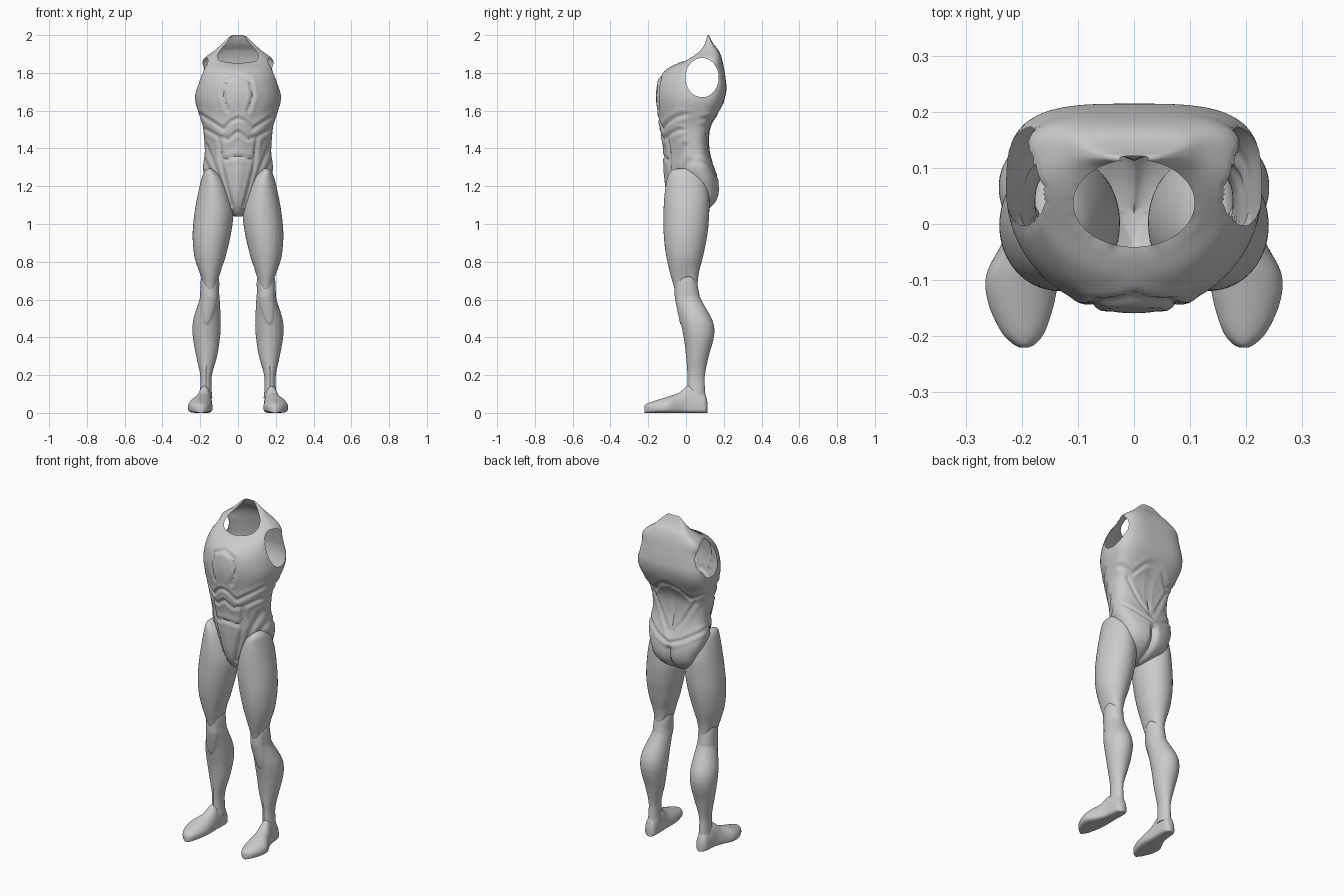
import bpy, bmesh, math
from mathutils import Vector

cube = bpy.data.objects.get("Cube")
if cube:
    bpy.data.objects.remove(cube, do_unlink=True)

# One plain material
suit = bpy.data.materials.new("light grey suit")
suit.use_nodes = True
colour = (0.6, 0.6, 0.6, 1)
suit.diffuse_color = colour
shader = suit.node_tree.nodes["Principled BSDF"]
shader.inputs["Base Color"].default_value = colour
shader.inputs["Roughness"].default_value = 0.6


def resample(rows, steps):
    """Smooth curve through the key rows."""
    result = []
    last = len(rows) - 1
    for i in range(last):
        a, b, c, d = (rows[max(0, min(last, i + k))] for k in (-1, 0, 1, 2))
        for s in range(steps):
            t = s / steps
            result.append([q + t / 2 * (r - p + t * (2 * p - 5 * q + 4 * r - w + t * (3 * (q - r) + w - p)))
                           for p, q, r, w in zip(a, b, c, d)])
    return result + [list(rows[-1])]


def loft(rows, steps, sides, point):
    """Skin closed rings made by point(row, angle)."""
    bm = bmesh.new()
    rings = [[bm.verts.new(point(row, math.tau * i / sides)) for i in range(sides)]
             for row in resample(rows, steps)]
    for low, high in zip(rings, rings[1:]):
        for i in range(sides):
            j = (i + 1) % sides
            bm.faces.new((low[i], low[j], high[j], high[i]))
    bm.faces.new(rings[0])
    bm.faces.new(rings[-1])
    bmesh.ops.recalc_face_normals(bm, faces=bm.faces[:])
    return bm


def finish(name, bm):
    mesh = bpy.data.meshes.new(name)
    bm.to_mesh(mesh)
    bm.free()
    mesh.materials.append(suit)
    obj = bpy.data.objects.new(name, mesh)
    bpy.context.collection.objects.link(obj)
    bpy.ops.object.select_all(action='DESELECT')
    obj.select_set(True)
    bpy.context.view_layer.objects.active = obj
    bpy.ops.object.shade_smooth_by_angle(angle=math.radians(50))


def power(value, exponent):
    return math.copysign(abs(value) ** (2 / exponent), value)


def ramp(value, low, high):
    t = max(0, min(1, (value - low) / (high - low)))
    return t * t * (3 - 2 * t)


def distance(p, line):
    """Distance from a point to a polyline."""
    best = 9
    for a, b in zip(line, line[1:]):
        a, b = Vector(a), Vector(b)
        t = max(0, min(1, (p - a).dot(b - a) / (b - a).length_squared))
        best = min(best, (p - a.lerp(b, t)).length)
    return best


# Torso seams as (distance from middle, height)
front_seams = [
    [(0, 1.56), (.035, 1.545), (.075, 1.5), (.12, 1.53), (.2, 1.58)],
    [(0, 1.49), (.05, 1.45), (.1, 1.46), (.17, 1.5)],
    [(.1, 1.46), (.085, 1.3), (.035, 1.1)],
    [(.17, 1.42), (.12, 1.3), (.06, 1.12)],
    [(.18, 1.34), (.13, 1.24)],
    [(0, 1.36), (.085, 1.34)],
    [(.055, 1.6), (.08, 1.68), (.065, 1.76), (0, 1.79)],
]
back_seams = [
    [(0, 1.62), (.07, 1.58), (.12, 1.52), (.19, 1.56)],
    [(.14, 1.5), (.06, 1.36), (0, 1.28)],
    [(.18, 1.33), (.08, 1.27), (0, 1.24)],
    [(0, 1.3), (0, 1.6)],
]
cleft = [(0, 1.04), (0, 1.2)]

# Torso rows: height, half width, front, back
torso_rows = [
    (1.04, .02, -.03, .04), (1.06, .06, -.055, .09), (1.09, .105, -.075, .135),
    (1.13, .135, -.093, .165), (1.18, .153, -.107, .176), (1.24, .175, -.115, .168),
    (1.3, .185, -.12, .147), (1.38, .176, -.12, .124), (1.46, .18, -.13, .12),
    (1.52, .187, -.14, .132), (1.58, .206, -.148, .165), (1.65, .226, -.158, .2),
    (1.71, .226, -.157, .214), (1.77, .213, -.142, .21), (1.82, .2, -.1, .202),
    (1.855, .193, -.04, .195), (1.885, .17, .005, .187), (1.92, .122, .05, .172),
    (1.95, .09, .085, .148), (1.975, .065, .1, .133), (1.992, .045, .107, .125),
    (2.0, .025, .11, .121),
]


def torso_point(row, angle):
    z, half, front, back = row
    chest = ramp(z, 1.2, 1.6)
    middle = front + (back - front) * (.68 - .08 * chest)
    s = math.sin(angle)
    n = 2.4 + chest if s > 0 else 1.5 + .5 * chest
    depth = back - middle if s > 0 else middle - front
    p = Vector((half * power(math.cos(angle), n), middle + depth * power(s, n), z))
    flat = Vector((abs(p.x), z))
    seams = back_seams if s > 0 else front_seams
    # seams fade out at the flanks so both halves meet
    near = min(distance(flat, line) for line in seams)
    dent = .007 * math.exp(-(near / .008) ** 2) - .003 * math.exp(-((near - .02) / .01) ** 2)
    dent *= ramp(abs(s), 0, .3)
    if s > 0:
        dent += .025 * math.exp(-(distance(flat, cleft) / .02) ** 2)
    inward = Vector((-p.x, middle - p.y, 0))
    if inward.length > dent:
        p += inward.normalized() * dent
    return p


def cut_opening(bm, centre, radii, axes, allowed):
    """Remove faces inside an ellipse and draw the rim onto it."""
    def level(v):
        return math.hypot(*((v.co[a] - c) / r for a, c, r in zip(axes, centre, radii)))
    inside = [v for v in bm.verts if allowed(v.co) and level(v) < 1]
    rim = {o for v in inside for f in v.link_faces if len(f.verts) < 5
           for o in f.verts} - set(inside)
    bmesh.ops.delete(bm, geom=inside, context='VERTS')
    for v in rim:
        k = level(v)
        if v.is_valid and k < 1.3:
            for a, c in zip(axes, centre):
                v.co[a] = c + (v.co[a] - c) / k


torso = loft(torso_rows, 7, 144, torso_point)
cut_opening(torso, (.085, 1.775), (.088, .104), (1, 2), lambda co: abs(co.x) > .12)
cut_opening(torso, (0, .037), (.108, .078), (0, 1), lambda co: co.z > 1.7)
finish("torso", torso)

# Leg rows: height, inner side, outer side, front, back
thigh_rows = [
    (1.295, .14, .155, -.04, .0), (1.28, .12, .177, -.08, .05), (1.24, .08, .193, -.1, .095),
    (1.16, .045, .212, -.113, .12), (1.06, .025, .23, -.119, .123), (.95, .037, .24, -.118, .114),
    (.85, .06, .234, -.108, .095), (.75, .082, .217, -.087, .073), (.69, .092, .205, -.07, .064),
    (.65, .102, .194, -.058, .06), (.64, .115, .18, -.045, .048),
]
shin_rows = [
    (.76, .115, .185, -.03, .045), (.7, .1, .197, -.05, .058), (.64, .1, .2, -.053, .068),
    (.6, .097, .204, -.05, .08), (.5, .092, .235, -.03, .135), (.44, .092, .241, -.018, .15),
    (.38, .098, .236, -.007, .143), (.3, .111, .221, .002, .12), (.2, .138, .2, .01, .1),
    (.13, .14, .2, .01, .1), (.08, .136, .204, .005, .104),
]
# Foot rows: depth, middle, half width, top
foot_rows = [
    (.115, .17, .014, .05), (.1, .172, .032, .1), (.06, .174, .037, .13), (.01, .178, .04, .142),
    (-.035, .186, .05, .108), (-.09, .199, .064, .088), (-.14, .201, .059, .072),
    (-.19, .198, .04, .056), (-.212, .196, .022, .046), (-.22, .196, .008, .036),
]


def leg_point(row, angle):
    z, inner, outer, front, back = row
    return Vector(((inner + outer) / 2 + (outer - inner) / 2 * math.cos(angle),
                   (front + back) / 2 + (back - front) / 2 * math.sin(angle), z))


def thigh_point(row, angle):
    # lower hem arches up at the sides and back
    p = leg_point(row, angle)
    lift = .07 * math.cos(angle) ** 2 + .03 * max(0, math.sin(angle))
    p.z += lift * (1 - ramp(p.z, .63, .85))
    return p


def shin_point(row, angle):
    # raised knee guard with a rounded point
    p = leg_point(row, angle)
    centre = (row[1] + row[2]) / 2
    width = .042 * math.sqrt(max(0, min(1, (p.z - .47) / .12)))
    if math.sin(angle) < 0:
        p.y -= .007 * ramp(width - abs(p.x - centre), -.003, .006)
    return p


def foot_point(row, angle):
    y, middle, half, top = row
    sole = min(.03, top / 2)
    s = math.sin(angle)
    n = 2 if s > 0 else 3.5
    return Vector((middle + half * power(math.cos(angle), n), y,
                   sole + (top - sole if s > 0 else sole) * power(s, n)))


for side, sign in (("left", 1), ("right", -1)):
    for part, rows, point in (("thigh", thigh_rows, thigh_point),
                              ("shin", shin_rows, shin_point),
                              ("foot", foot_rows, foot_point)):
        bm = loft(rows, 7, 64, point)
        for v in bm.verts:
            v.co.x *= sign
        bmesh.ops.recalc_face_normals(bm, faces=bm.faces[:])
        finish(side + "_" + part, bm)
